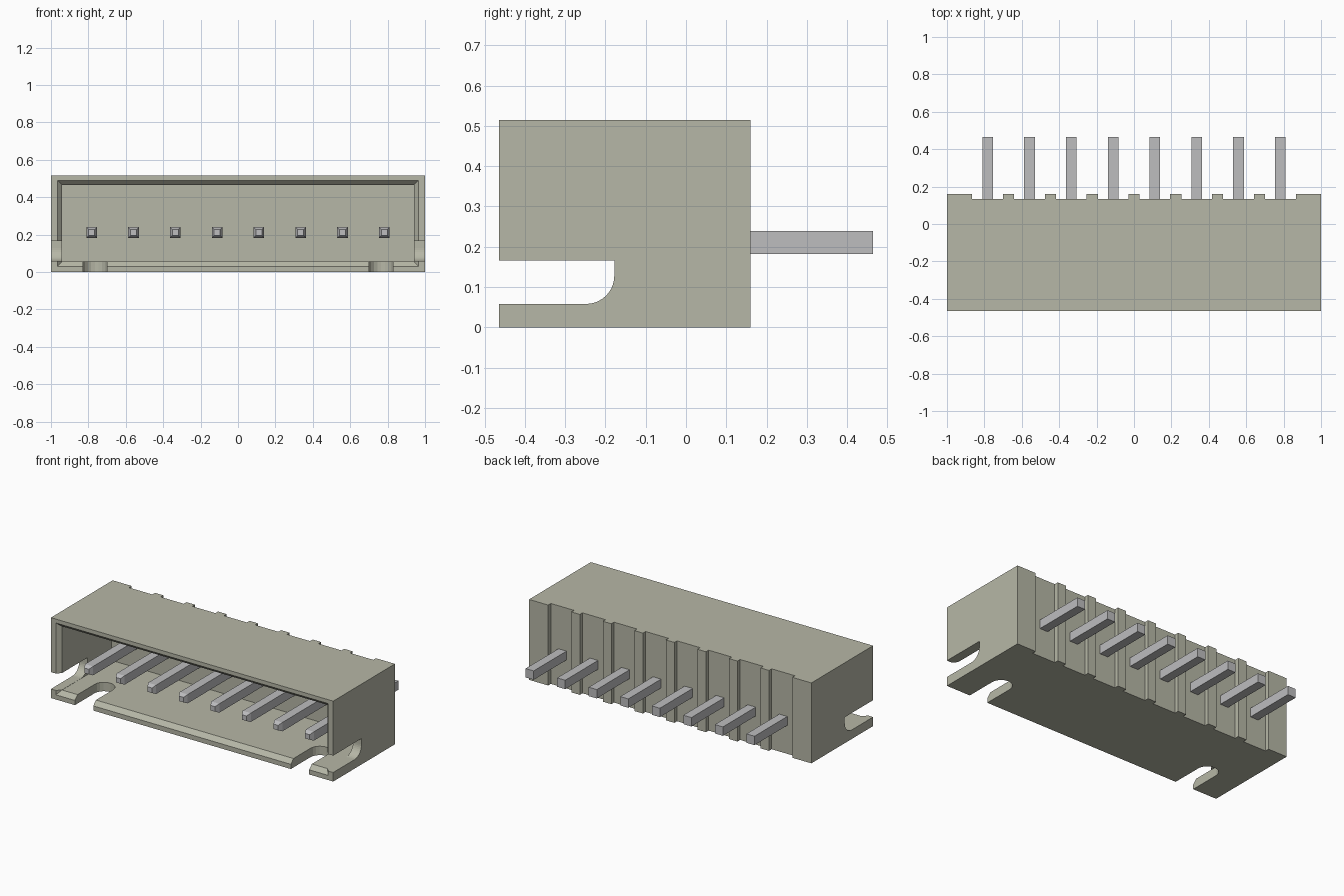
import bpy
import bmesh
from math import sin, cos, pi
from mathutils import Vector

old = bpy.data.objects.get("Cube")
if old:
    bpy.data.objects.remove(old, do_unlink=True)


def material(name, rgb):
    m = bpy.data.materials.new(name)
    m.use_nodes = True
    m.diffuse_color = (*rgb, 1)
    m.node_tree.nodes["Principled BSDF"].inputs["Base Color"].default_value = (*rgb, 1)
    return m


plastic = material("warm grey plastic", (0.47, 0.475, 0.385))
metal = material("pin metal", (0.51, 0.51, 0.52))


def loft(name, rings, mat):
    """Solid skinned through rings that all have the same point count."""
    bm = bmesh.new()
    loops = [[bm.verts.new(p) for p in ring] for ring in rings]
    n = len(loops[0])
    for a, b in zip(loops, loops[1:]):
        for i in range(n):
            j = (i + 1) % n
            bm.faces.new((a[i], a[j], b[j], b[i]))
    bm.faces.new(loops[0])
    bm.faces.new(loops[-1])
    bmesh.ops.recalc_face_normals(bm, faces=bm.faces)
    mesh = bpy.data.meshes.new(name)
    bm.to_mesh(mesh)
    bm.free()
    mesh.materials.append(mat)
    ob = bpy.data.objects.new(name, mesh)
    bpy.context.collection.objects.link(ob)
    return ob


def rect(x0, x1, z0, z1, y):
    return [Vector(p) for p in ((x0, y, z0), (x1, y, z0), (x1, y, z1), (x0, y, z1))]


def box(name, x0, x1, y0, y1, z0, z1, mat):
    return loft(name, [rect(x0, x1, z0, z1, y0), rect(x0, x1, z0, z1, y1)], mat)


def cut(target, cutter):
    """Subtract the cutter from the target and discard it."""
    cutter.hide_render = True
    mod = target.modifiers.new("cut", "BOOLEAN")
    mod.operation = "DIFFERENCE"
    mod.solver = "EXACT"
    mod.object = cutter
    bpy.context.view_layer.objects.active = target
    bpy.ops.object.modifier_apply(modifier=mod.name)
    bpy.data.objects.remove(cutter, do_unlink=True)


FRONT, BACK, HEIGHT = -0.465, 0.16, 0.515
PITCH, COUNT = 0.2235, 8
pin_xs = [(i - (COUNT - 1) / 2) * PITCH for i in range(COUNT)]

# Housing shell
housing = box("housing", -1, 1, FRONT, BACK, 0, HEIGHT, plastic)

# Cavity with a bevelled mouth
cut(housing, loft("cavity_cutter", [
    rect(-0.99, 0.99, 0.005, 0.515 - 0.001, FRONT - 0.025),
    rect(-0.965, 0.965, 0.03, 0.49, FRONT),
    rect(-0.94, 0.94, 0.057, 0.465, FRONT + 0.027),
    rect(-0.94, 0.94, 0.057, 0.465, 0.06)], plastic))

# Grooves behind each pin, leaving ribs between them
for i, x in enumerate(pin_xs):
    x0 = -0.865 if i == 0 else x - PITCH / 2 + 0.03
    x1 = 0.865 if i == COUNT - 1 else x + PITCH / 2 - 0.03
    cut(housing, box("groove_cutter", x0, x1, 0.133, 0.3, -0.1, 0.7, plastic))

arc = [i * pi / 20 for i in range(11)]
for side in (-1, 1):
    # Side slot with one rounded lower corner
    profile = [(-0.6, 0.058), (-0.6, 0.166), (-0.178, 0.166)]
    profile += [(-0.248 + 0.07 * cos(a), 0.128 - 0.07 * sin(a)) for a in arc]
    cut(housing, loft("side_slot_cutter", [
        [Vector((side * x, y, z)) for y, z in profile] for x in (0.9, 1.1)], plastic))

    # Round-ended floor slot
    outline = [(0.83, -0.6), (0.70, -0.6)]
    outline = [(x, y) for x, y in reversed(outline)]
    outline += [(0.765 + 0.065 * cos(2 * a), -0.265 + 0.065 * sin(2 * a)) for a in arc]
    cut(housing, loft("floor_slot_cutter", [
        [Vector((side * x, y, z)) for x, y in outline] for z in (-0.1, 0.1)], plastic))

# Square pins with bevelled front tips
for i, x in enumerate(pin_xs):
    def section(half, y):
        return rect(x - half, x + half, 0.211 - half, 0.211 + half, y)
    loft(f"pin_{i + 1}", [section(0.016, -0.415), section(0.0285, -0.39),
                          section(0.0285, 0.465)], metal)
